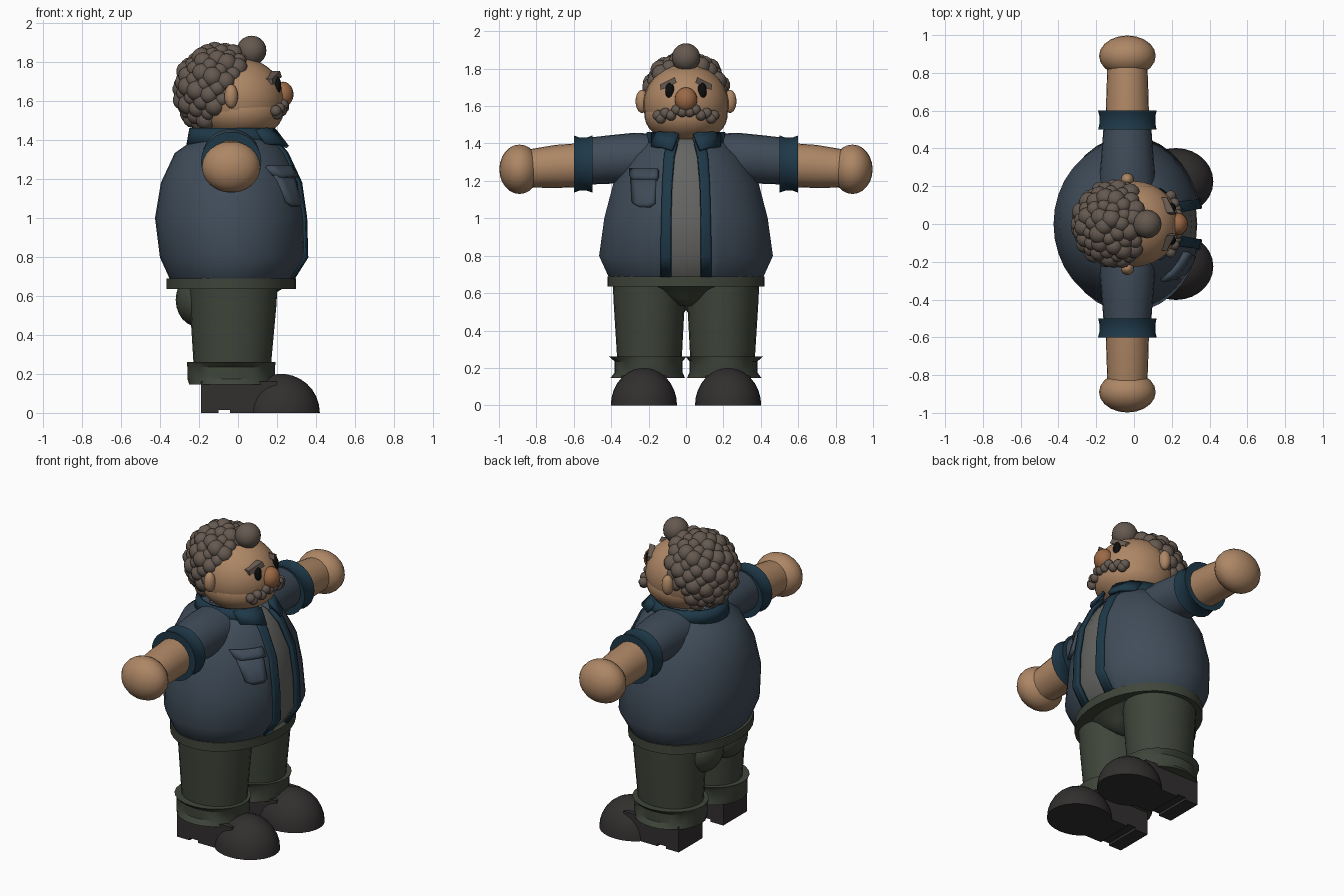
import bpy, bmesh, math
from mathutils import Vector

if "Cube" in bpy.data.objects:
    bpy.data.objects.remove(bpy.data.objects["Cube"])

COL = dict(jacket=(.05, .072, .1), trim=(.013, .04, .065), skin=(.42, .24, .13), trousers=(.05, .06, .043),
           shoe=(.032, .028, .028), hair=(.13, .1, .08), shirt=(.13, .13, .125), nose=(.33, .14, .06), eye=(.004, .004, .004))
MAT = {}
for k, c in COL.items():
    MAT[k] = bpy.data.materials.new(k)
    MAT[k].diffuse_color = (*c, 1)


def finish(name, bm, mat, mirror=False, smooth=40, solid=0):
    bmesh.ops.recalc_face_normals(bm, faces=bm.faces)
    me = bpy.data.meshes.new(name)
    bm.to_mesh(me)
    bm.free()
    ob = bpy.data.objects.new(name, me)
    bpy.context.collection.objects.link(ob)
    me.materials.append(MAT[mat])
    bpy.ops.object.select_all(action='DESELECT')
    ob.select_set(True)
    bpy.context.view_layer.objects.active = ob
    if smooth:
        bpy.ops.object.shade_smooth_by_angle(angle=math.radians(smooth))
    if solid:
        m = ob.modifiers.new("thickness", 'SOLIDIFY')
        m.thickness = solid
        m.offset = 0
    if mirror:
        m = ob.modifiers.new("mirror", 'MIRROR')
        m.use_axis = (False, True, False)
    return ob


def grid(name, rows, mat, closed=False, caps=False, **kw):
    """Skin a list of equally long point rows."""
    bm = bmesh.new()
    vs = [[bm.verts.new(p) for p in r] for r in rows]
    n = len(vs[0])
    for a, b in zip(vs, vs[1:]):
        for i in range(n if closed else n - 1):
            j = (i + 1) % n
            bm.faces.new((a[i], a[j], b[j], b[i]))
    if caps:
        bm.faces.new(vs[0])
        bm.faces.new(vs[-1])
    return finish(name, bm, mat, **kw)


def loft(name, rings, mat, axis='z', n=24, caps=True, a0=0, a1=2 * math.pi, **kw):
    """Elliptical rings (t, c1, c2, r1, r2) along z or y."""
    closed = a1 - a0 > 6.28
    rows = []
    for t, c, d, r, s in rings:
        row = []
        for i in range(n if closed else n + 1):
            a = a0 + (a1 - a0) * i / n
            u, v = c + r * math.cos(a), d + s * math.sin(a)
            row.append((u, v, t) if axis == 'z' else (u, t, v))
        rows.append(row)
    return grid(name, rows, mat, closed, caps and closed, **kw)


def blobs(name, items, mat, seg=16, **kw):
    """Ellipsoids (centre, radii) joined in one object."""
    bm = bmesh.new()
    for c, r in items:
        r = r if isinstance(r, tuple) else (r, r, r)
        g = bmesh.ops.create_uvsphere(bm, u_segments=seg, v_segments=seg * 5 // 8, radius=1)
        for v in g['verts']:
            v.co = Vector(c) + Vector(a * b for a, b in zip(v.co, r))
    return finish(name, bm, mat, smooth=50, **kw)


# torso profile: z, back x, front x, half width
TORSO = [(.67, -.33, .265, .39), (.69, -.345, .28, .41), (.8, -.395, .35, .46), (1, -.42, .345, .432),
         (1.18, -.39, .32, .385), (1.33, -.32, .25, .3), (1.4, -.22, .19, .22), (1.43, -.16, .14, .16)]


def at(z):
    for a, b in zip(TORSO, TORSO[1:]):
        if a[0] <= z <= b[0]:
            f = (z - a[0]) / (b[0] - a[0])
            return [p + (q - p) * f for p, q in zip(a, b)]


def front(y, z, off=0):
    _, xb, xf, ry = at(z)
    return ((xb + xf) / 2 + (xf - xb) / 2 * math.sqrt(max(0, 1 - (y / ry) ** 2)) + off, y, z)


def patch(name, rows, mat, off, thick, cols=4, **kw):
    """Panel hugging the torso front; rows are (z, y0, y1)."""
    pts = [[front(a + (b - a) * i / cols, z, off) for i in range(cols + 1)] for z, a, b in rows]
    return grid(name, pts, mat, solid=thick, **kw)


def rings(d):
    return [(z, (a + b) / 2, 0, (b - a) / 2 - d, ry - d) for z, a, b, ry in TORSO]


# jacket open at the front, shirt beneath
loft("shirt", rings(.015), 'shirt', n=32)
loft("jacket", rings(0), 'jacket', n=32, a0=.22, a1=2 * math.pi - .22, solid=.012)
patch("jacket_placket", [(.69, .078, .135), (.8, .08, .135), (1, .08, .13), (1.18, .075, .125),
      (1.33, .062, .115), (1.4, .045, .1)], 'trim', .006, .022, mirror=True)

# chest pocket on one side only
patch("pocket", [(1.06, -.245, -.19), (1.08, -.28, -.165), (1.22, -.288, -.158)], 'jacket', .012, .03, smooth=20)
patch("pocket_flap", [(1.205, -.28, -.16), (1.222, -.295, -.15), (1.262, -.295, -.15)], 'jacket', .022, .03, smooth=20)

# collar with pointed front tips
loft("collar", [(1.375, -.02, 0, .235, .215), (1.46, -.025, 0, .215, .2)], 'trim', n=28,
     a0=.28, a1=2 * math.pi - .28, solid=.02)
grid("collar_tip", [[(.19, .04, 1.45), (.14, .14, 1.46), (.09, .18, 1.45)],
     [(.255, .075, 1.365), (.215, .13, 1.38), (.14, .18, 1.38)]], 'trim', solid=.018, mirror=True)

# arms
X = -.035
loft("sleeve", [(.12, X, 1.32, .15, .13), (.28, X, 1.32, .145, .137), (.4, X, 1.315, .135, .13),
     (.53, X, 1.305, .125, .125)], 'jacket', 'y', mirror=True)
loft("sleeve_cuff", [(.5, X, 1.29, .1, .1), (.5, X, 1.29, .155, .153), (.53, X, 1.29, .148, .142), (.57, X, 1.29, .148, .142),
     (.6, X, 1.29, .155, .153), (.6, X, 1.29, .1, .1)], 'trim', 'y', smooth=30, mirror=True)
loft("forearm", [(.55, X, 1.285, .115, .118), (.7, X, 1.277, .111, .115), (.86, X, 1.265, .105, .1)], 'skin', 'y', mirror=True)
blobs("hand", [((X, .89, 1.262), (.15, .108, .132))], 'skin', seg=20, mirror=True)

# trousers
loft("belt", [(.635, X, 0, .333, .42), (.69, X, 0, .333, .42)], 'trousers', n=36, smooth=30)
loft("hips", [(.66, X, 0, .3, .385), (.62, X, 0, .235, .32), (.57, X, 0, .2, .16), (.53, X, 0, .15, .04)], 'trousers')
blobs("seat", [((-.2, .12, .58), (.12, .14, .14))], 'trousers', seg=20, mirror=True)
loft("trouser_leg", [(.66, -.025, .2, .228, .192), (.55, -.025, .197, .222, .19), (.2, -.03, .195, .195, .17)],
     'trousers', mirror=True)
loft("trouser_cuff", [(.145, X, .205, .15, .13), (.145, X, .205, .215, .2), (.175, X, .2, .225, .182),
     (.235, X, .2, .225, .182), (.262, X, .205, .228, .208), (.262, X, .205, .15, .13)], 'trousers', smooth=30, mirror=True)

# shoes: rounded toe cap and notched heel block
dome = [(.2 * math.sin(a), .222, .225, .198 * math.cos(a), .177 * math.cos(a))
        for a in [math.radians(d) for d in (0, 12, 24, 36, 48, 60, 72, 82, 88)]]
loft("shoe_toe", dome, 'shoe', n=28, mirror=True)
sole = [(-.19, 0), (-.1, 0), (-.1, .015), (-.04, .015), (-.04, 0), (.2, 0), (.2, .16), (-.19, .16)]
grid("shoe_heel", [[(x, y, z) for x, z in sole] for y in (.105, .345)], 'shoe', True, True, smooth=0, mirror=True)

# head
blobs("head", [((0, 0, 1.61), (.238, .228, .215)), ((.01, 0, 1.55), (.225, .222, .15))], 'skin', seg=28)
blobs("ear", [((X, .235, 1.625), (.035, .035, .062))], 'skin', mirror=True)
blobs("nose", [((.23, 0, 1.635), (.055, .06, .065))], 'nose', seg=20)
blobs("eye", [((.2, .086, 1.68), (.022, .025, .045))], 'eye', mirror=True)
grid("eyebrow", [[(.205 + d, .05, 1.725), (.16 + d, .135, 1.685), (.155 + d, .14, 1.715), (.195 + d, .06, 1.755)]
     for d in (-.02, .02)], 'hair', True, True, smooth=0, mirror=True)

# moustache of small curls
curls = [((.235 - 1.8 * y * y, s * y, 1.585 - .3 * y + (.01 if k % 2 else -.01)), .029)
         for s in (1, -1) for k, y in enumerate((.02, .05, .08, .11, .135, .15))]
blobs("moustache", curls, 'hair', seg=12)

# curly hair: balls spread over the back and top of the head
hair, N = [((-.08, 0, 1.65), (.2, .2, .2))], 150
for i in range(N):
    h = 1 - 2 * (i + .5) / N
    r, a = math.sqrt(1 - h * h), i * 2.39996
    p = Vector((-.09 + .2 * r * math.cos(a), .192 * r * math.sin(a), 1.655 + .2 * h))
    edge = -.09 + .6 * (p.z - 1.58) if p.z > 1.58 else -.09 - .5 * (1.58 - p.z)
    if p.x < edge and p.z > 1.45:
        hair.append((p, .046 + .008 * math.sin(i * 1.7)))
blobs("curly_hair", hair, 'hair', seg=12)
blobs("front_curl", [((.07, 0, 1.86), .076)], 'hair', seg=16)

for m in bpy.data.materials:
    if m.users and not m.is_grease_pencil:
        m.use_nodes = True
        m.node_tree.nodes["Principled BSDF"].inputs["Base Color"].default_value = m.diffuse_color
